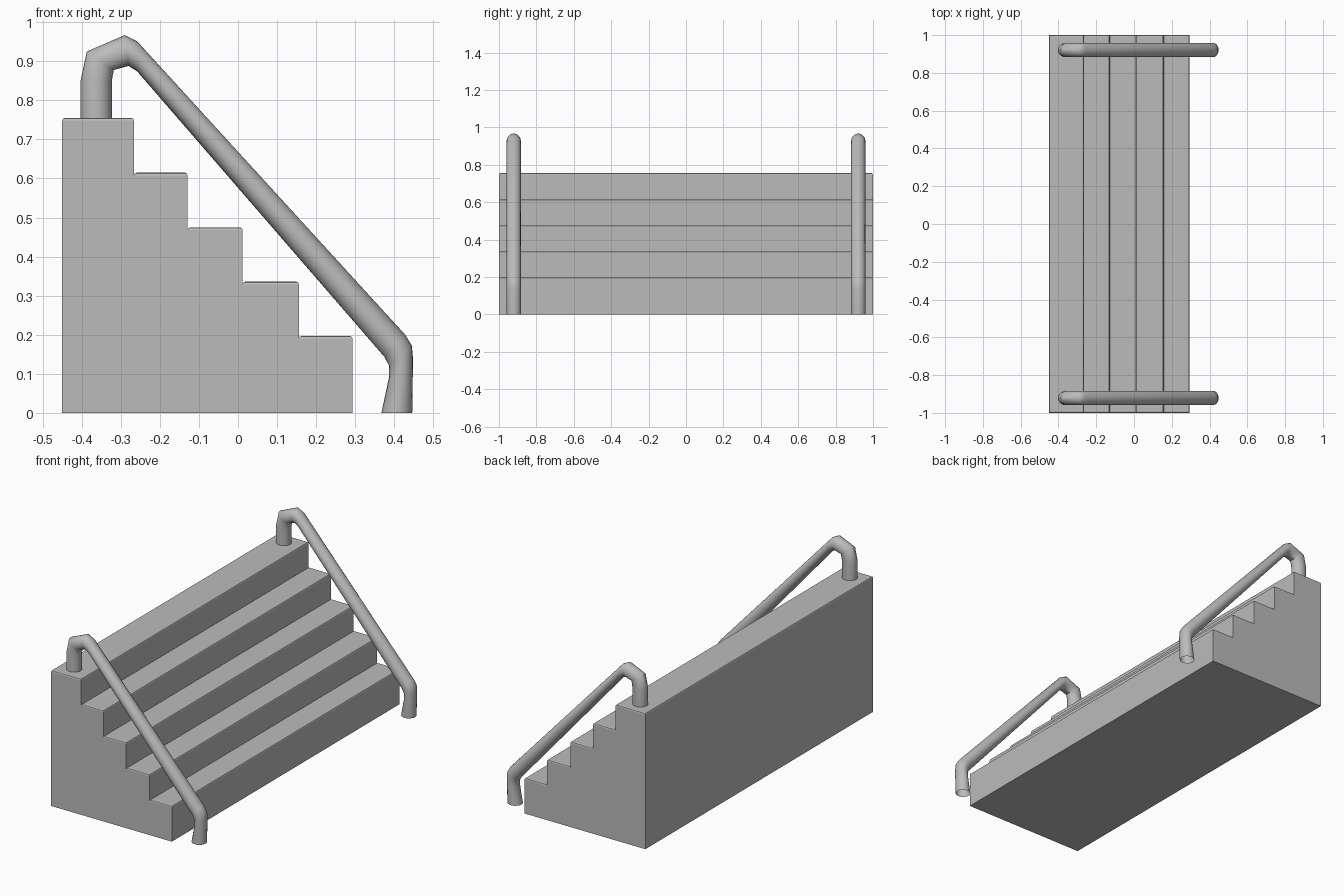
import bpy
import bmesh
import math

cube = bpy.data.objects.get("Cube")
if cube:
    bpy.data.objects.remove(cube, do_unlink=True)

grey = bpy.data.materials.new("plain_grey")
grey.use_nodes = True
GREY = (0.5, 0.5, 0.5, 1)
grey.diffuse_color = GREY
grey.node_tree.nodes["Principled BSDF"].inputs["Base Color"].default_value = GREY


def finish(name, bm):
    bmesh.ops.recalc_face_normals(bm, faces=bm.faces)
    mesh = bpy.data.meshes.new(name)
    bm.to_mesh(mesh)
    bm.free()
    mesh.materials.append(grey)
    obj = bpy.data.objects.new(name, mesh)
    bpy.context.collection.objects.link(obj)
    return obj


def step(name, x0, x1, height):
    """Full-depth block with softened top edges."""
    bm = bmesh.new()
    bmesh.ops.create_cube(bm, size=1)
    for v in bm.verts:
        v.co.x = x0 if v.co.x < 0 else x1
        v.co.y *= 2
        v.co.z = 0 if v.co.z < 0 else height
    rim = [e for e in bm.edges if all(v.co.z > 0 for v in e.verts)]
    bmesh.ops.bevel(bm, geom=rim, offset=0.007, segments=2, profile=0.5,
                    affect='EDGES')
    finish(name, bm)


def handrail(name, y, sections, sides=20, radius=0.038):
    """Bent tube skinned over (outer x, outer z, inner x, inner z) sections."""
    bm = bmesh.new()
    rings = []
    for ox, oz, ix, iz in sections:
        ring = []
        for i in range(sides):
            a = math.tau * i / sides
            c = math.cos(a) / 2
            ring.append(bm.verts.new(((ox + ix) / 2 + c * (ox - ix),
                                      y + radius * math.sin(a),
                                      (oz + iz) / 2 + c * (oz - iz))))
        rings.append(ring)
    for a, b in zip(rings, rings[1:]):
        for i in range(sides):
            j = (i + 1) % sides
            bm.faces.new((a[i], a[j], b[j], b[i]))
    obj = finish(name, bm)
    bpy.context.view_layer.objects.active = obj
    obj.select_set(True)
    bpy.ops.object.shade_smooth_by_angle(angle=math.radians(50))
    obj.select_set(False)


# Staircase, from the top step down
edges = [-0.45, -0.266, -0.129, 0.012, 0.156, 0.293]
heights = [0.755, 0.615, 0.475, 0.336, 0.197]
for n, height in enumerate(heights):
    step(f"step_{len(heights) - n}", edges[n], edges[n + 1], height)

# Handrails, from the top post to the foot
rail = [
    (-0.403, 0.74, -0.323, 0.74),
    (-0.403, 0.85, -0.323, 0.85),
    (-0.387, 0.925, -0.318, 0.878),
    (-0.29, 0.967, -0.28, 0.888),
    (-0.258, 0.951, -0.258, 0.874),
    (0.428, 0.2, 0.375, 0.143),
    (0.445, 0.172, 0.387, 0.12),
    (0.448, 0.14, 0.387, 0.093),
    (0.446, 0, 0.367, 0),
]
for side, y in (("front", -0.921), ("back", 0.921)):
    handrail(f"{side}_handrail", y, rail)
